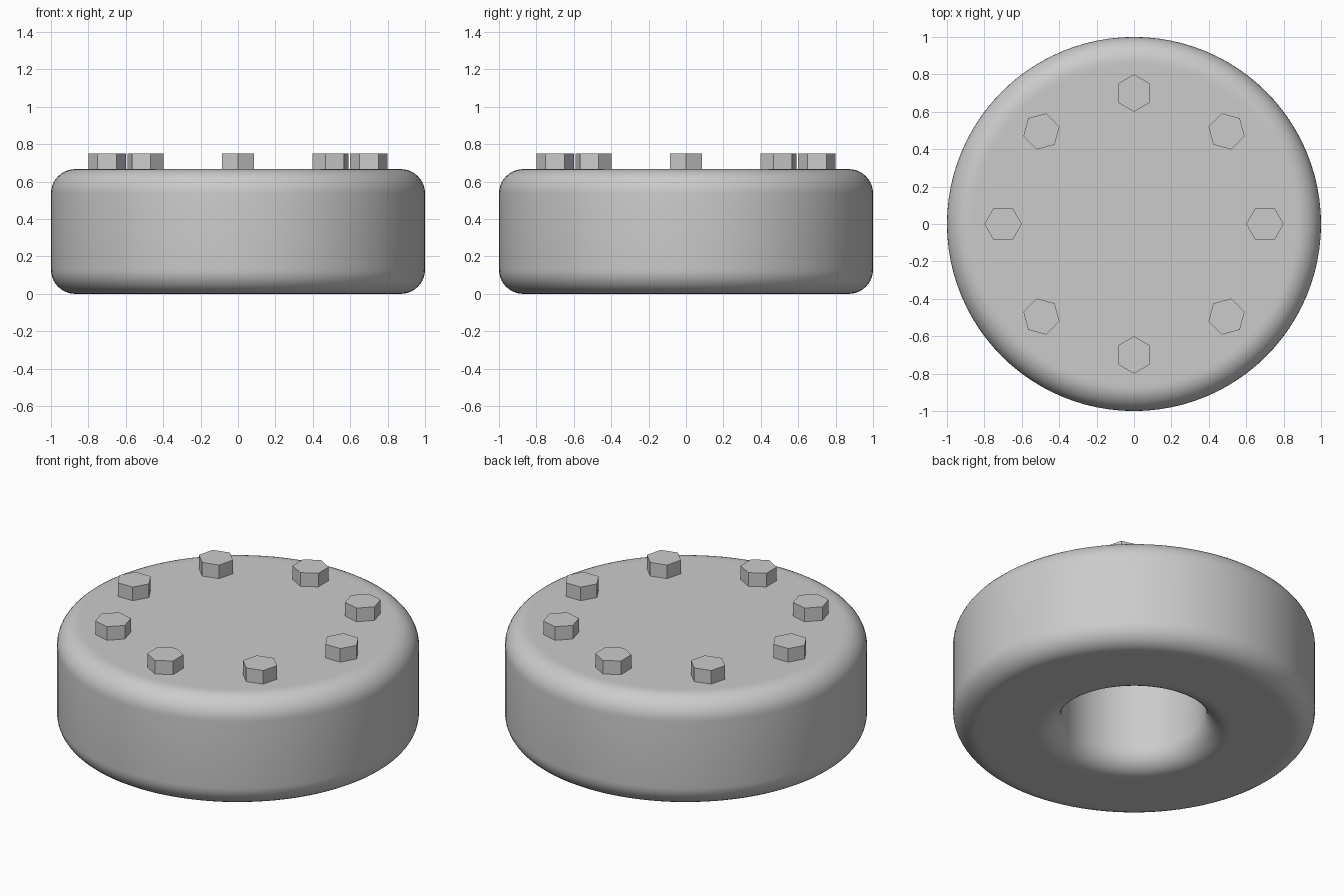
import bpy, bmesh
from math import sin, cos, pi, radians

cube = bpy.data.objects.get("Cube")
if cube:
    bpy.data.objects.remove(cube)

HEIGHT = 0.667
FILLET = 0.13
HOLE = 0.4

grey = bpy.data.materials.new("plain grey")
grey.use_nodes = True
grey.diffuse_color = (0.6, 0.6, 0.6, 1)
grey.node_tree.nodes["Principled BSDF"].inputs["Base Color"].default_value = grey.diffuse_color


def arc(x, z, start, end, steps=10):
    """Quarter-round points about (x, z)."""
    angles = [radians(start + (end - start) * i / steps) for i in range(steps + 1)]
    return [(x + FILLET * cos(a), z + FILLET * sin(a)) for a in angles]


def lathe(name, profile, segments=96):
    """Revolve an (r, z) profile about the z axis."""
    bm = bmesh.new()
    verts = [bm.verts.new((r, 0, z)) for r, z in profile]
    edges = [bm.edges.new(pair) for pair in zip(verts, verts[1:])]
    bmesh.ops.spin(bm, geom=verts + edges, cent=(0, 0, 0), axis=(0, 0, 1),
                   angle=2 * pi, steps=segments)
    bmesh.ops.remove_doubles(bm, verts=bm.verts, dist=0.0001)
    bmesh.ops.recalc_face_normals(bm, faces=bm.faces)
    mesh = bpy.data.meshes.new(name)
    bm.to_mesh(mesh)
    bm.free()
    obj = bpy.data.objects.new(name, mesh)
    bpy.context.collection.objects.link(obj)
    obj.data.materials.append(grey)
    return obj


# Rounded body with a blind hole in its underside
rim = 1 - FILLET
lip = HOLE + FILLET
profile = [(0, HEIGHT), (rim - 0.02, HEIGHT)]
profile += arc(rim, HEIGHT - FILLET, 90, 0)
profile += arc(rim, FILLET, 0, -90)
profile += [(rim - 0.02, 0), (lip + 0.02, 0)]
profile += arc(lip, FILLET, 270, 180)
profile += [(HOLE, HEIGHT - 0.1), (0, HEIGHT - 0.1)]
body = lathe("body", profile)
bpy.ops.object.select_all(action="DESELECT")
body.select_set(True)
bpy.context.view_layer.objects.active = body
bpy.ops.object.shade_smooth_by_angle(angle=radians(30))

# Ring of hexagonal bolt heads, each with a corner pointing outward
for i in range(8):
    a = i * pi / 4
    bpy.ops.mesh.primitive_cylinder_add(
        vertices=6, radius=0.1, depth=0.1,
        location=(0.7 * cos(a), 0.7 * sin(a), 0.7), rotation=(0, 0, a + pi / 2))
    bolt = bpy.context.object
    bolt.name = f"bolt_{i + 1}"
    bolt.data.materials.append(grey)
